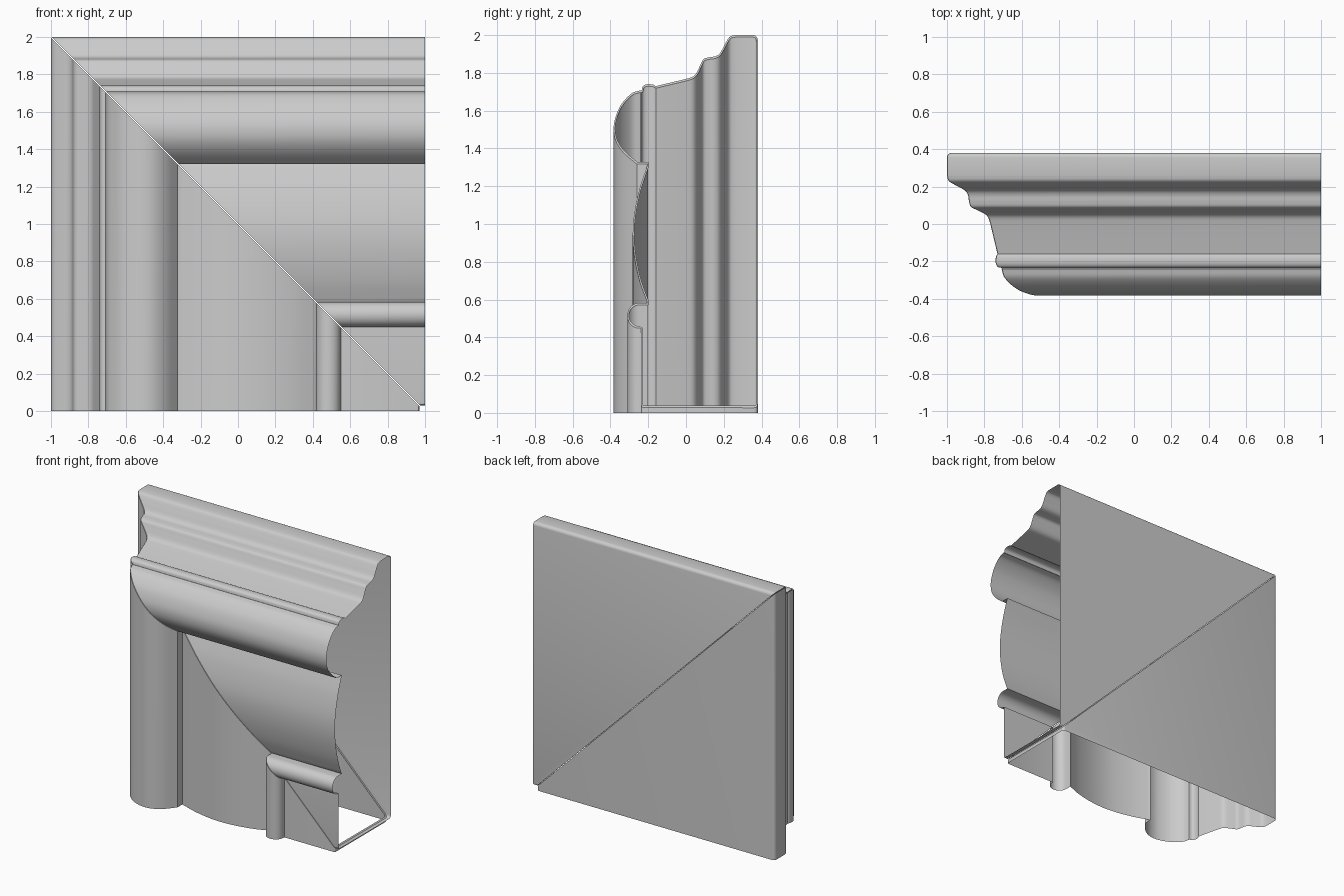
import bpy, bmesh, math
from mathutils import Vector

if "Cube" in bpy.data.objects:
    bpy.data.objects.remove(bpy.data.objects["Cube"])


def smooth(pts, n=5):
    """Curve through the points (y, z), ends kept."""
    p = [Vector(q) for q in pts]
    p = [2 * p[0] - p[1]] + p + [2 * p[-1] - p[-2]]
    out = []
    for i in range(1, len(p) - 2):
        a, b, c, d = p[i - 1:i + 3]
        for k in range(n):
            t = k / n
            out.append(0.5 * (2 * b + (c - a) * t + (2 * a - 5 * b + 4 * c - d) * t * t
                              + (3 * b - a - 3 * c + d) * t ** 3))
    return out + [p[-2]]


def arc(cy, cz, ry, rz, a0, a1, n=8):
    """Elliptical arc, angles in degrees from +y towards +z."""
    return [Vector((cy + ry * math.cos(math.radians(a0 + (a1 - a0) * i / n)),
                    cz + rz * math.sin(math.radians(a0 + (a1 - a0) * i / n)))) for i in range(n + 1)]


# Closed moulding profile (y, z), from the back foot round the top to the front
profile = (
    arc(.36, .05, .02, .02, -90, 0, 4)
    + arc(.355, 1.975, .025, .025, 0, 90, 5)
    # stepped ogee outer edge
    + smooth([(.26, 2), (.23, 1.99), (.205, 1.95), (.18, 1.905), (.155, 1.888), (.12, 1.882),
              (.092, 1.872), (.075, 1.84), (.055, 1.80), (.035, 1.78), (0, 1.768)])
    # fillet bead
    + smooth([(-.16, 1.73), (-.175, 1.738), (-.205, 1.74), (-.228, 1.73), (-.235, 1.706)], 3)
    # large round
    + smooth([(-.24, 1.708), (-.29, 1.69), (-.345, 1.63), (-.375, 1.56), (-.383, 1.50),
              (-.37, 1.44), (-.33, 1.38), (-.26, 1.32)])
    + [Vector((-.2, 1.32))]
    # bulging panel
    + smooth([(-.203, 1.315), (-.245, 1.19), (-.273, 1.06), (-.282, .95),
              (-.273, .83), (-.245, .70), (-.203, .585)])
    + [Vector((-.2, .582))]
    # small inner bead, then flat sight edge
    + arc(-.25, .517, .06, .065, 90, 270, 14)
    + [Vector((-.237, .45))]
    + arc(-.227, .042, .010, .010, 180, 270, 3)
)


def inset(pts, d):
    """Profile moved inwards by d, for the folded lip at the mitre."""
    out, n = [], len(pts)
    for i in range(n):
        t = (pts[(i + 1) % n] - pts[i - 1]).normalized()
        out.append(pts[i] + d * Vector((-t.y, t.x)))
    return out


def moulding(name, upright):
    bm = bmesh.new()
    lip = inset(profile, .008)
    gap = .003
    # open end, mitred end, folded lip
    rings = [[(1, q.x, q.y) for q in profile],
             [(1 - q.y + gap, q.x, q.y) for q in profile],
             [(1 - q.y + gap, q.x, q.y) for q in lip]]
    if upright:   # reflect across the mitre
        rings = [[(1 - z, y, 1 - x) for x, y, z in r] for r in rings]
    vs = [[bm.verts.new(c) for c in r] for r in rings]
    n = len(profile)
    for r in range(2):
        for i in range(n):
            j = (i + 1) % n
            f = [vs[r][i], vs[r][j], vs[r + 1][j], vs[r + 1][i]]
            bm.faces.new(f[::-1] if upright else f)
    bm.normal_update()
    # top / outer side must face outwards
    axis = Vector((-1, 0, 0)) if upright else Vector((0, 0, 1))
    outer = max(bm.faces, key=lambda f: f.calc_center_median().dot(axis))
    if outer.normal.dot(axis) < 0:
        bmesh.ops.reverse_faces(bm, faces=bm.faces[:])
    me = bpy.data.meshes.new(name)
    bm.to_mesh(me)
    bm.free()
    ob = bpy.data.objects.new(name, me)
    bpy.context.collection.objects.link(ob)
    bpy.ops.object.select_all(action='DESELECT')
    ob.select_set(True)
    bpy.context.view_layer.objects.active = ob
    bpy.ops.object.shade_smooth_by_angle(angle=math.radians(32))


# Two hollow frame rails meeting at a mitre
moulding("top_rail", False)
moulding("side_rail", True)
